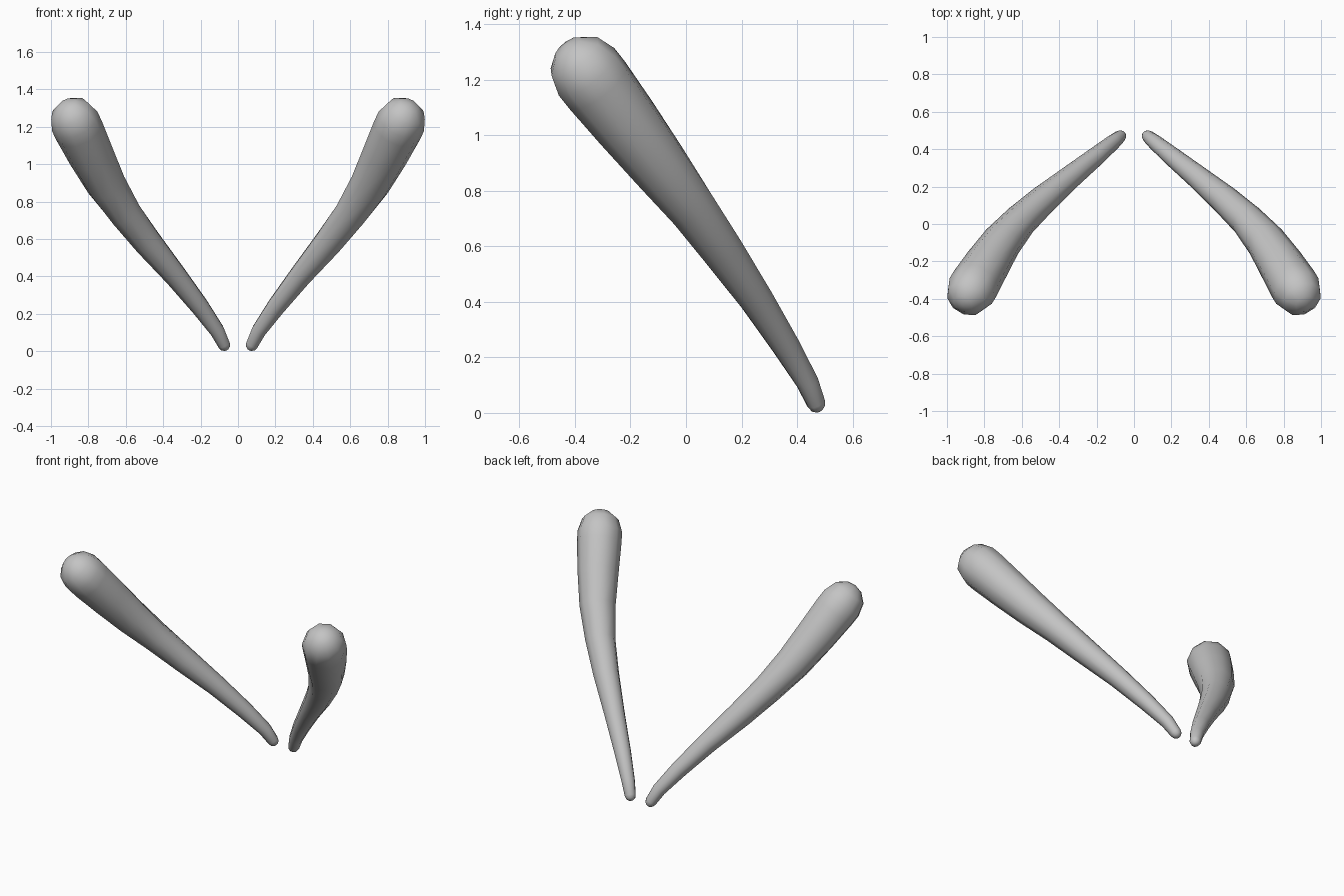
import bpy, bmesh, math
from mathutils import Vector

cube = bpy.data.objects.get("Cube")
if cube:
    bpy.data.objects.remove(cube)

grey = bpy.data.materials.new("plain grey")
grey.use_nodes = True
colour = (0.55, 0.55, 0.55, 1)
grey.diffuse_color = colour
grey.node_tree.nodes["Principled BSDF"].inputs["Base Color"].default_value = colour

SIDES = 10
# Centre line and radius, from the thin foot to the thick head
STATIONS = [
    (0.075, 0.468, 0.035, 0.034), (0.112, 0.437, 0.11, 0.041),
    (0.205, 0.36, 0.24, 0.051), (0.335, 0.255, 0.405, 0.062),
    (0.485, 0.13, 0.585, 0.078), (0.605, 0.02, 0.74, 0.09),
    (0.705, -0.095, 0.89, 0.107), (0.785, -0.215, 1.045, 0.122),
    (0.85, -0.32, 1.18, 0.132), (0.873, -0.358, 1.228, 0.132),
]


def build_club(name, side):
    bm = bmesh.new()
    pts = [Vector((side * x, y, z)) for x, y, z, r in STATIONS]
    radii = [s[3] for s in STATIONS]
    last = len(pts) - 1
    dirs = [(pts[min(i + 1, last)] - pts[max(i - 1, 0)]).normalized()
            for i in range(last + 1)]

    # Body rings, with domed rings added beyond both ends
    rings = list(zip(pts, dirs, radii))
    for angle in (math.radians(35), math.radians(66)):
        s, c = math.sin(angle), math.cos(angle)
        rings.insert(0, (pts[0] - dirs[0] * radii[0] * s, dirs[0], radii[0] * c))
        rings.append((pts[-1] + dirs[-1] * radii[-1] * s, dirs[-1], radii[-1] * c))

    loops = []
    for centre, axis, radius in rings:
        turn = axis.to_track_quat('Z', 'Y')
        loops.append([bm.verts.new(centre + turn @ Vector((
            radius * math.cos(a), radius * math.sin(a), 0)))
            for a in (math.tau * k / SIDES for k in range(SIDES))])
    for a, b in zip(loops, loops[1:]):
        for k in range(SIDES):
            n = (k + 1) % SIDES
            bm.faces.new((a[k], a[n], b[n], b[k]))

    # Close the ends with a point
    for loop, end, out in ((loops[0], 0, -1), (loops[-1], -1, 1)):
        tip = bm.verts.new(pts[end] + dirs[end] * radii[end] * out)
        for k in range(SIDES):
            bm.faces.new((loop[k], loop[(k + 1) % SIDES], tip))

    bmesh.ops.recalc_face_normals(bm, faces=bm.faces)
    for f in bm.faces:
        f.smooth = True
    mesh = bpy.data.meshes.new(name)
    bm.to_mesh(mesh)
    bm.free()
    mesh.materials.append(grey)
    bpy.context.collection.objects.link(bpy.data.objects.new(name, mesh))


build_club("left_tapered_club", 1)
build_club("right_tapered_club", -1)
